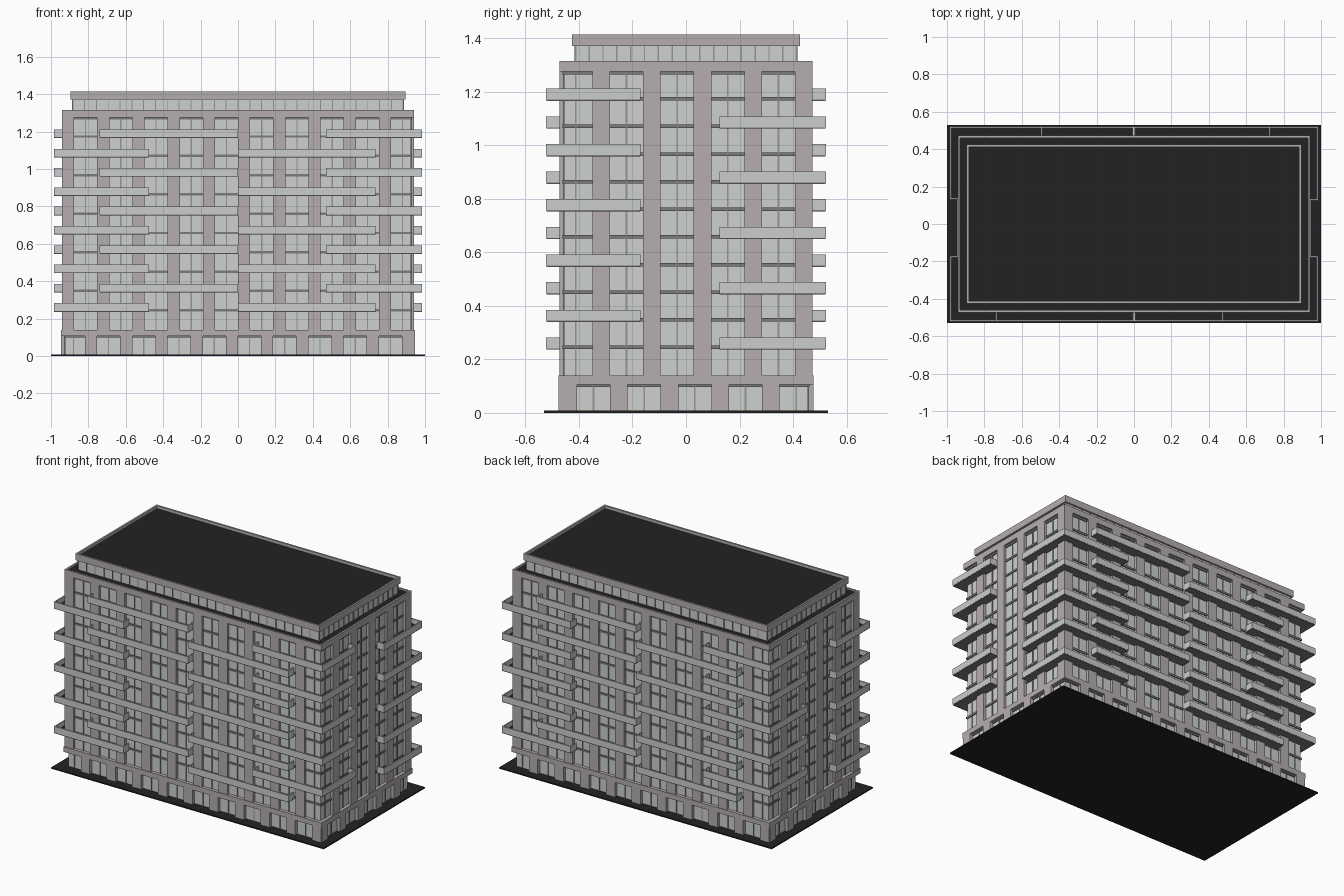
import bpy, bmesh

if "Cube" in bpy.data.objects:
    bpy.data.objects.remove(bpy.data.objects["Cube"])

def mat(name, r, g, b):
    m = bpy.data.materials.new(name)
    m.diffuse_color = (r, g, b, 1)
    m.use_nodes = True
    m.node_tree.nodes["Principled BSDF"].inputs["Base Color"].default_value = m.diffuse_color
    return m

PIER = mat("mauve concrete", 0.46, 0.42, 0.44)
GLASS = mat("pale glass", 0.62, 0.64, 0.62)
PANEL = mat("balcony grey", 0.60, 0.61, 0.61)
FRAME = mat("frame grey", 0.30, 0.30, 0.30)
SLAB = mat("slab grey", 0.20, 0.20, 0.20)
DARK = mat("black roofing", 0.016, 0.016, 0.016)

parts = {}

def box(name, x0, x1, y0, y1, z0, z1):
    bm = parts.setdefault(name, bmesh.new())
    c = [bm.verts.new((x, y, z)) for z in (z0, z1)
         for x, y in ((x0, y0), (x1, y0), (x1, y1), (x0, y1))]
    for f in ((3, 2, 1, 0), (4, 5, 6, 7), (0, 1, 5, 4),
              (1, 2, 6, 5), (2, 3, 7, 6), (3, 0, 4, 7)):
        bm.faces.new([c[i] for i in f])

def cbox(name, hx, hy, z0, z1):
    box(name, -hx, hx, -hy, hy, z0, z1)

def ring(name, hx, hy, t, z0, z1):
    for s in (-1, 1):
        a, b = sorted((s * hy, s * (hy - t)))
        box(name, -hx, hx, a, b, z0, z1)
        a, b = sorted((s * hx, s * (hx - t)))
        box(name, a, b, -hy + t, hy - t, z0, z1)

def wall(name, side, u0, u1, z0, z1, inner, outer):
    """Box on the front or right wall, repeated by a half turn."""
    if side == "front":
        b = (u0, u1, -outer, -inner)
    else:
        b = (inner, outer, u0, u1)
    box(name, *b, z0, z1)
    box(name, -b[1], -b[0], -b[3], -b[2], z0, z1)

HX, HY = 0.942, 0.473          # tower half sizes
REC, WIN = 0.018, 0.123        # window recess and width
FLOOR0, STEP = 0.236, 0.1032   # balcony levels
BX, BY = 0.985, 0.522          # balcony outer edges

# base plate
cbox("base_plate", 1.0, 0.53, 0, 0.008)

# glazed core, floor edges, solid bands
cbox("window_glass", HX - REC, HY - REC, 0.008, 1.28)
for i in range(10):
    z = FLOOR0 + i * STEP
    cbox("floor_edges", HX - REC + 0.006, HY - REC + 0.006, z + 0.002, z + 0.015)
cbox("floor_edges", HX - REC + 0.006, HY - REC + 0.006, 1.264, 1.277)
cbox("floor_edges", HX - REC + 0.006, HY - REC + 0.006, 0.097, 0.108)
cbox("ground_band", HX + 0.004, HY + 0.004, 0.106, 0.14)
cbox("top_band", HX, HY, 1.276, 1.305)
ring("tower_parapet", HX, HY, 0.012, 1.30, 1.315)

# piers and window mullions; ground bays are shifted against upper bays
for side, half, depth, bays in (("front", HX, HY, 10), ("right", HY, HX, 5)):
    pitch = 2 * half / bays
    pier = pitch - WIN
    for i in range(bays):
        u = -half + i * pitch
        pier_first, win_first = (u, u + pier), (u + WIN, u + pitch)
        up, low = (pier_first, win_first) if side == "front" else (win_first, pier_first)
        wall("upper_piers", side, *up, 0.14, 1.277, depth - 0.06, depth)
        wall("ground_piers", side, *low, 0.008, 0.107, depth - 0.06, depth + 0.004)
        mid_first, mid_last = u + WIN / 2, u + pier + WIN / 2
        mu, ml = (mid_last, mid_first) if side == "front" else (mid_first, mid_last)
        for m, z0, z1 in ((mu, 0.14, 1.27), (ml, 0.008, 0.1)):
            wall("mullions", side, m - 0.003, m + 0.003, z0, z1,
                 depth - REC - 0.005, depth - REC + 0.005)

# penthouse
PX, PY = 0.895, 0.425
cbox("penthouse_glass", PX - 0.012, PY - 0.012, 1.30, 1.375)
for side, half, depth, n in (("front", PX - 0.012, PY - 0.012, 28),
                             ("right", PY - 0.012, PX - 0.012, 16)):
    for i in range(n + 1):
        u = -half + 2 * half * i / n
        wall("penthouse_mullions", side, u - 0.0025, u + 0.0025, 1.305, 1.372,
             depth - 0.004, depth + 0.004)
cbox("roof_band", PX, PY, 1.37, 1.395)
ring("roof_parapet", PX, PY, 0.012, 1.39, 1.414)

# balconies
T = 0.008

def slab(x0, x1, y0, y1, z):
    box("balcony_slabs", min(x0, x1), max(x0, x1), min(y0, y1), max(y0, y1), z, z + 0.014)

def rail(x0, x1, y0, y1, z):
    box("balcony_panels", min(x0, x1), max(x0, x1), min(y0, y1), max(y0, y1),
        z + 0.005, z + 0.046)

def straight(sy, x0, x1, z):
    slab(x0 + 0.001, x1 - 0.001, sy * (HY - 0.03), sy * (BY - 0.001), z)
    rail(x0, x1, sy * (BY - T), sy * BY, z)
    for a in (x0, x1 - T):
        rail(a, a + T, sy * (HY - 0.01), sy * (BY - T), z)

def corner(sx, sy, ex, ey, z):
    slab(ex + sx * 0.001, sx * (BX - 0.001), sy * (HY - 0.03), sy * (BY - 0.001), z)
    slab(sx * (HX - 0.03), sx * (BX - 0.001), ey + sy * 0.001, sy * (HY - 0.03), z)
    rail(ex, sx * BX, sy * (BY - T), sy * BY, z)
    rail(sx * (BX - T), sx * BX, ey, sy * (BY - T), z)
    rail(ex, ex + sx * T, sy * (HY - 0.01), sy * (BY - T), z)
    rail(sx * (HX - 0.01), sx * (BX - T), ey, ey + sy * T, z)

for i in range(10):
    z = FLOOR0 + i * STEP
    if i % 2:
        straight(-1, -0.74, 0, z)
        straight(1, 0, 0.73, z)
        corner(1, -1, 0.47, -0.17, z)
        corner(-1, 1, -0.49, 0.13, z)
    else:
        straight(-1, 0, 0.735, z)
        straight(1, -0.735, 0, z)
        corner(-1, -1, -0.475, -0.17, z)
        corner(1, 1, 0.48, 0.125, z)

# objects and colours; dark upward faces on decks
colours = {
    "base_plate": DARK, "window_glass": GLASS, "penthouse_glass": GLASS,
    "floor_edges": SLAB, "balcony_slabs": SLAB, "balcony_panels": PANEL,
    "mullions": FRAME, "penthouse_mullions": FRAME,
}
decks = {"top_band", "roof_band", "balcony_slabs"}
for name, bm in parts.items():
    bm.normal_update()
    me = bpy.data.meshes.new(name)
    if name in decks:
        for f in bm.faces:
            f.material_index = 1 if f.normal.z > 0.9 else 0
    bm.to_mesh(me)
    bm.free()
    me.materials.append(colours.get(name, PIER))
    if name in decks:
        me.materials.append(DARK)
    bpy.context.collection.objects.link(bpy.data.objects.new(name, me))
